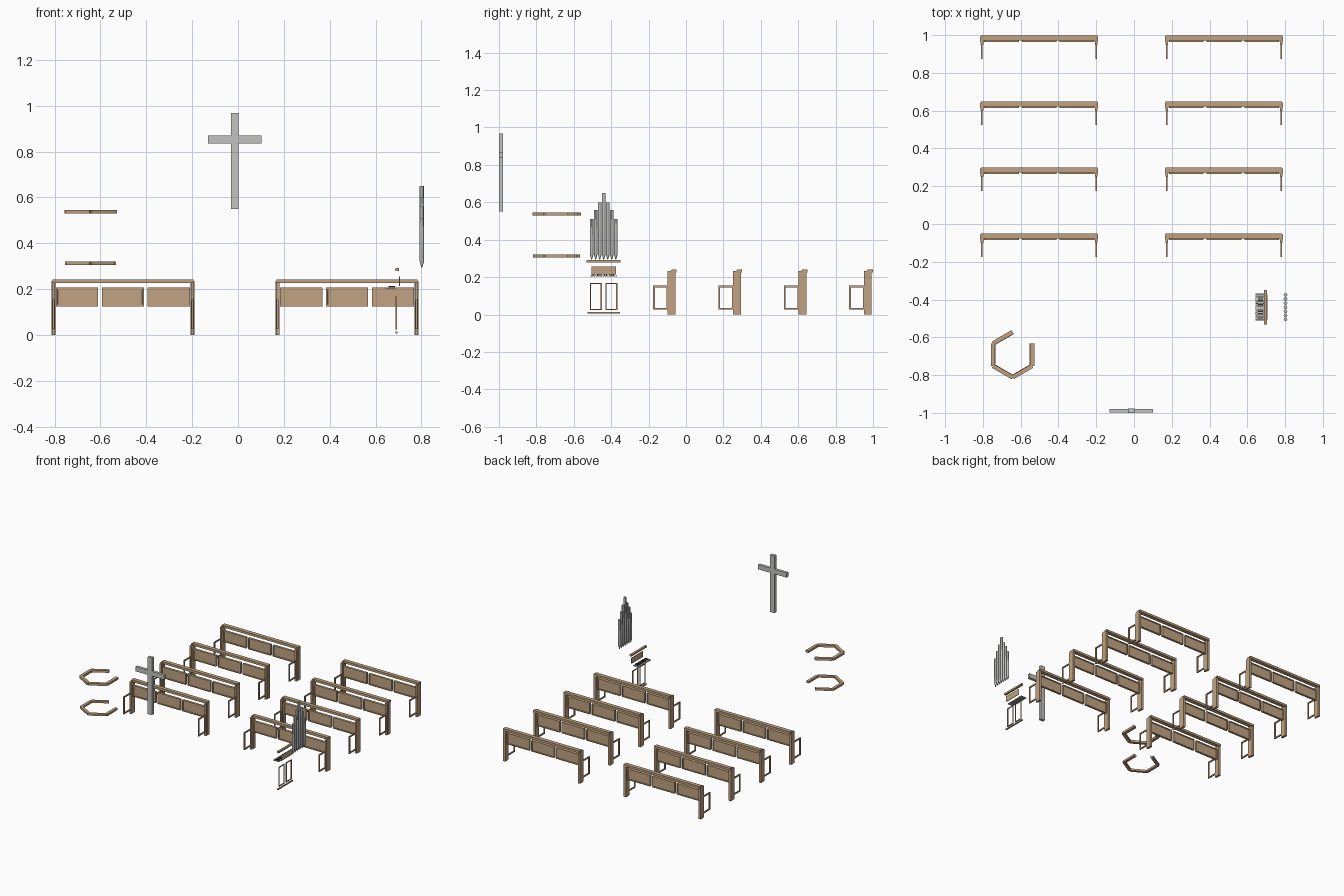
import bpy, bmesh
from math import cos, sin, radians
from mathutils import Matrix, Vector

if "Cube" in bpy.data.objects:
    bpy.data.objects.remove(bpy.data.objects["Cube"], do_unlink=True)


def material(name, rgb):
    m = bpy.data.materials.new(name)
    m.use_nodes = True
    m.diffuse_color = (*rgb, 1)
    m.node_tree.nodes["Principled BSDF"].inputs["Base Color"].default_value = (*rgb, 1)
    return m


WOOD = material("tan wood", (0.54, 0.37, 0.22))
METAL = material("light grey metal", (0.55, 0.55, 0.54))
IVORY = material("ivory keys", (0.6, 0.58, 0.53))
DARK = material("dark keys", (0.03, 0.028, 0.025))


def add_box(bm, x, y, z):
    """Box between (low, high) pairs on each axis."""
    size = [b - a for a, b in (x, y, z)]
    mid = [(a + b) / 2 for a, b in (x, y, z)]
    mat = Matrix.Translation(mid) @ Matrix.Diagonal((*size, 1))
    return bmesh.ops.create_cube(bm, size=1, matrix=mat)["verts"]


def finish(bm, name, mat):
    mesh = bpy.data.meshes.new(name)
    bm.normal_update()
    bm.to_mesh(mesh)
    bm.free()
    mesh.materials.append(mat)
    obj = bpy.data.objects.new(name, mesh)
    bpy.context.collection.objects.link(obj)
    return obj


def add_frame(bm, x, y, z, t):
    """Rectangular frame in the YZ plane, bar thickness t."""
    for lo, hi in ((z[0], z[0] + t), (z[1] - t, z[1])):
        add_box(bm, x, y, (lo, hi))
    for lo, hi in ((y[0], y[0] + t), (y[1] - t, y[1])):
        add_box(bm, x, (lo, hi), (z[0] + t, z[1] - t))


# Pews: built around their own centre, then placed in two columns of four rows
HALF = 0.312


def pew_parts():
    posts, rail, panels, brackets = (bmesh.new() for _ in range(4))
    for s in (-1, 1):
        c = s * (HALF - 0.009)
        add_box(posts, (c - 0.009, c + 0.009), (-0.083, -0.056), (0, 0.236))
        add_box(posts, (c - 0.007, c + 0.007), (-0.098, -0.083), (0, 0.232))
        add_frame(brackets, (c - 0.004, c + 0.004), (-0.176, -0.094), (0.026, 0.154), 0.009)
    add_box(rail, (0.004 - HALF, HALF - 0.004), (-0.078, -0.05), (0.226, 0.242))
    # Framed panels, recessed on both faces
    for i in (-1, 0, 1):
        c = i * 0.2
        add_box(panels, (c - 0.092, c + 0.092), (-0.085, -0.068), (0.125, 0.206))
    panels.normal_update()
    faces = [f for f in panels.faces if abs(f.normal.y) > 0.9]
    bmesh.ops.inset_individual(panels, faces=faces, thickness=0.01, depth=0)
    bmesh.ops.inset_individual(panels, faces=faces, thickness=0.001, depth=-0.004)
    return {"pew_posts": posts, "pew_top_rail": rail,
            "pew_back_panels": panels, "pew_side_brackets": brackets}


pew = [finish(bm, name, WOOD) for name, bm in pew_parts().items()]
first = True
for cx in (-0.502, 0.476):
    for row in range(4):
        for part in pew:
            obj = part
            if not first:
                obj = part.copy()
                bpy.context.collection.objects.link(obj)
            obj.location = (cx, row * 0.3495, 0)
        first = False

# Wall cross
CX = -0.0145
bm = bmesh.new()
add_box(bm, (CX - 0.017, CX + 0.017), (-1.0, -0.978), (0.55, 0.969))
finish(bm, "cross_upright", METAL)
bm = bmesh.new()
for s in (-1, 1):
    add_box(bm, sorted((CX + s * 0.017, CX + s * 0.116)), (-0.999, -0.979), (0.836, 0.87))
finish(bm, "cross_arms", METAL)


# Open six-sided rails, with one side missing
def hex_rail(name, z, height, apothem, width):
    bm = bmesh.new()
    mid = apothem - width / 2
    side = mid * 1.155
    for angle in (0, 120, 180, 240, 300):
        verts = add_box(bm, (mid - width / 2, apothem), (-side / 2, side / 2), (z, z + height))
        bmesh.ops.rotate(bm, verts=verts, matrix=Matrix.Rotation(radians(angle), 3, "Z"))
    finish(bm, name, WOOD).location = (-0.643, -0.692, 0)


hex_rail("upper_hex_rail", 0.529, 0.016, 0.115, 0.022)
hex_rail("lower_hex_rail", 0.306, 0.014, 0.111, 0.02)

# Organ pipes: open cylinders with a tapered foot
OY = -0.44
bm = bmesh.new()
PIPE_X, R, SIDES = 0.802, 0.0098, 12
for i in range(-3, 4):
    top = (0.65, 0.6, 0.56, 0.51)[abs(i)]
    y = OY + i * 0.0215
    rings = []
    for z, r in ((0.294, 0.002), (0.322, R), (top, R)):
        rings.append([bm.verts.new((PIPE_X + r * cos(radians(a * 360 / SIDES)),
                                    y + r * sin(radians(a * 360 / SIDES)), z))
                      for a in range(SIDES)])
    for low, high in zip(rings, rings[1:]):
        for a in range(SIDES):
            b = (a + 1) % SIDES
            bm.faces.new((low[a], low[b], high[b], high[a]))
    bm.faces.new(rings[0][::-1])
    bm.faces.new(rings[-1])
pipes = finish(bm, "organ_pipes", METAL)
bpy.context.view_layer.objects.active = pipes
pipes.select_set(True)
bpy.ops.object.shade_smooth_by_angle()
pipes.select_set(False)

# Organ console: top shelf, foot rail, music board and leg frames
bm = bmesh.new()
add_box(bm, (0.688, 0.703), (OY - 0.091, OY + 0.091), (0.279, 0.291))
finish(bm, "console_top_shelf", WOOD)
bm = bmesh.new()
add_box(bm, (0.687, 0.695), (OY - 0.087, OY + 0.087), (0.006, 0.014))
finish(bm, "console_foot_rail", WOOD)
bm = bmesh.new()
add_box(bm, (0.702, 0.706), (OY - 0.066, OY + 0.066), (0.214, 0.256))
finish(bm, "console_board", WOOD)
bm = bmesh.new()
for s in (-1, 1):
    add_frame(bm, (0.687, 0.693), sorted((OY + s * 0.01, OY + s * 0.073)), (0.024, 0.168), 0.006)
finish(bm, "console_leg_frames", WOOD)

# Keyboard: long keys with raised short keys in the usual groups
white, black = bmesh.new(), bmesh.new()
COUNT, STEP = 15, 0.0096
for k in range(COUNT):
    y = OY + (k - (COUNT - 1) / 2) * STEP
    add_box(white, (0.642, 0.688), (y - 0.0038, y + 0.0038), (0.203, 0.208))
    if k % 7 not in (2, 6) and k < COUNT - 1:
        add_box(black, (0.656, 0.684), (y + 0.002, y + 0.0076), (0.206, 0.213))
finish(white, "long_keys", IVORY)
finish(black, "short_keys", DARK)
